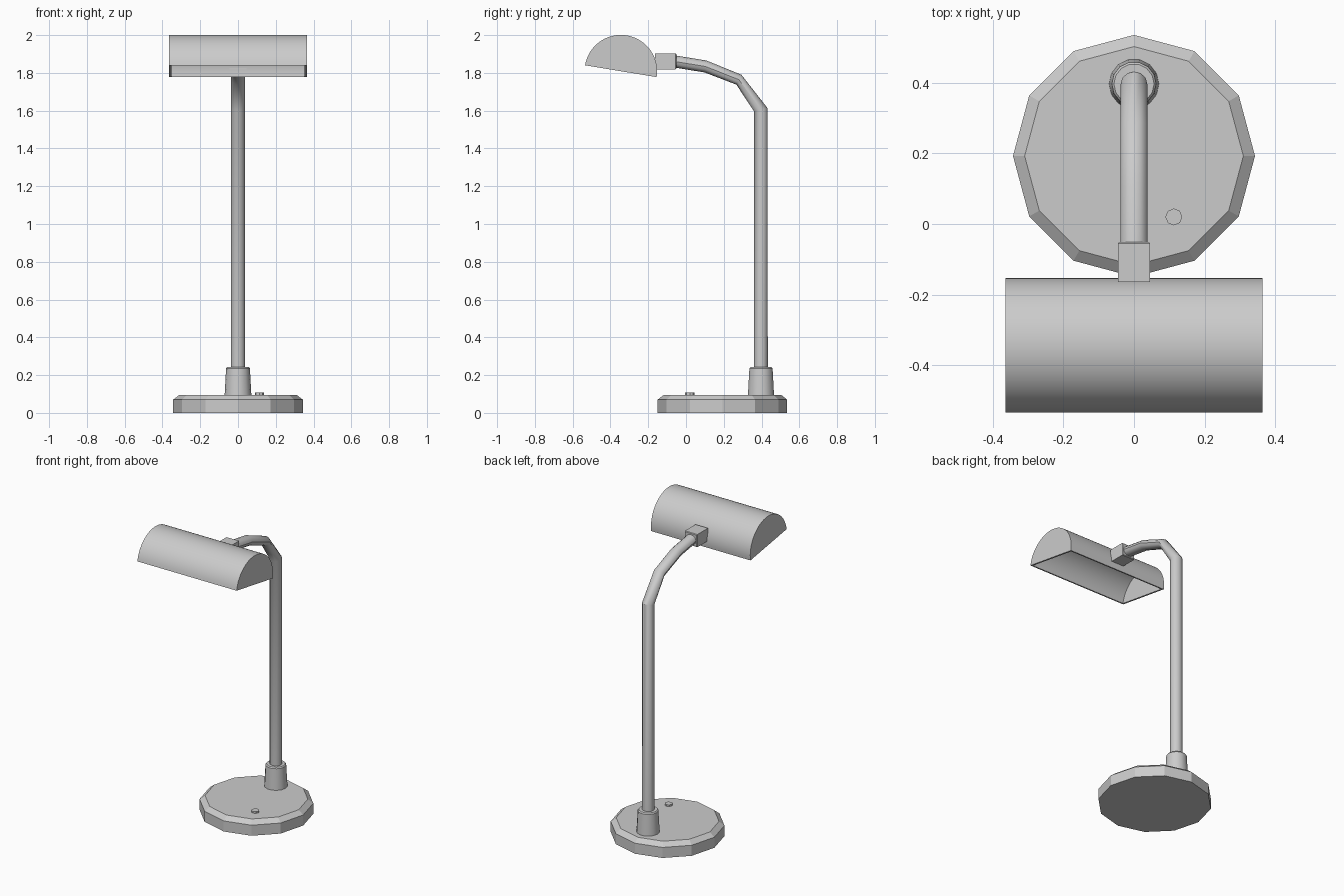
import bpy, bmesh
from math import sin, cos, pi, radians, tau

if "Cube" in bpy.data.objects:
    bpy.data.objects.remove(bpy.data.objects["Cube"])


def finish(name, bm, smooth=None):
    bmesh.ops.recalc_face_normals(bm, faces=bm.faces)
    me = bpy.data.meshes.new(name)
    bm.to_mesh(me)
    bm.free()
    ob = bpy.data.objects.new(name, me)
    bpy.context.collection.objects.link(ob)
    if smooth:
        bpy.ops.object.select_all(action='DESELECT')
        ob.select_set(True)
        bpy.context.view_layer.objects.active = ob
        bpy.ops.object.shade_smooth_by_angle(angle=radians(smooth))
    return ob


def bridge(bm, a, b, closed=True):
    n = len(a)
    for i in range(n if closed else n - 1):
        j = (i + 1) % n
        bm.faces.new((a[i], a[j], b[j], b[i]))


def loft(name, rings, smooth=None):
    """Skin a list of rings of points and cap both ends."""
    bm = bmesh.new()
    loops = [[bm.verts.new(p) for p in ring] for ring in rings]
    for a, b in zip(loops, loops[1:]):
        bridge(bm, a, b)
    bm.faces.new(loops[0])
    bm.faces.new(loops[-1])
    return finish(name, bm, smooth)


def turned(name, x, y, sides, profile, smooth=None):
    """Vertical turned part from (radius, height) pairs."""
    return loft(name, [[(x + r * cos(tau * i / sides), y + r * sin(tau * i / sides), z)
                        for i in range(sides)] for r, z in profile], smooth)


# Base, switch and collar
turned("base", 0, 0.193, 12, [(0.343, 0), (0.343, 0.07), (0.31, 0.096)])
turned("switch_button", 0.113, 0.02, 8, [(0.024, 0.09), (0.024, 0.107)])
turned("pole_collar", 0, 0.397, 14,
       [(0.071, 0.09), (0.063, 0.236), (0.057, 0.243)], 35)

# Bent pole: centre y, z and the in-plane half-width vector of each ring
path = [(0.396, 0.09, 0.037, 0), (0.396, 1.605, 0.036, 0.008),
        (0.28, 1.764, 0.0135, 0.026), (0.103, 1.834, 0.005, 0.0315),
        (-0.07, 1.862, 0.002, 0.032)]
loft("pole", [[(0.038 * cos(tau * i / 12), y + dy * sin(tau * i / 12), z + dz * sin(tau * i / 12))
               for i in range(12)] for y, z, dy, dz in path], 35)

# Connector block between pole and shade
bm = bmesh.new()
bmesh.ops.create_cube(bm, size=1)
for v in bm.verts:
    v.co = (v.co.x * 0.092, -0.108 + v.co.y * 0.114, 1.861 + v.co.z * 0.084)
bmesh.ops.bevel(bm, geom=[e for e in bm.edges if all(v.co.y > -0.1 for v in e.verts)],
                offset=0.004, segments=1, affect='EDGES')
finish("shade_connector", bm)

# Hollow half-cylinder shade with closed ends, open below and tilted
bm = bmesh.new()
SEG, TILT = 32, radians(-9.4)


def arc(r, x):
    return [bm.verts.new((x, -0.345 + r * cos(TILT + pi * i / SEG),
                          1.809 + r * sin(TILT + pi * i / SEG))) for i in range(SEG + 1)]


shells = []
for r, x in ((0.192, 0.364), (0.181, 0.353)):
    left, right = arc(r, -x), arc(r, x)
    bridge(bm, left, right, closed=False)
    bm.faces.new(left)
    bm.faces.new(right)
    shells.append([left[0], right[0], right[-1], left[-1]])
bridge(bm, *shells)
finish("lamp_shade", bm, 35)
